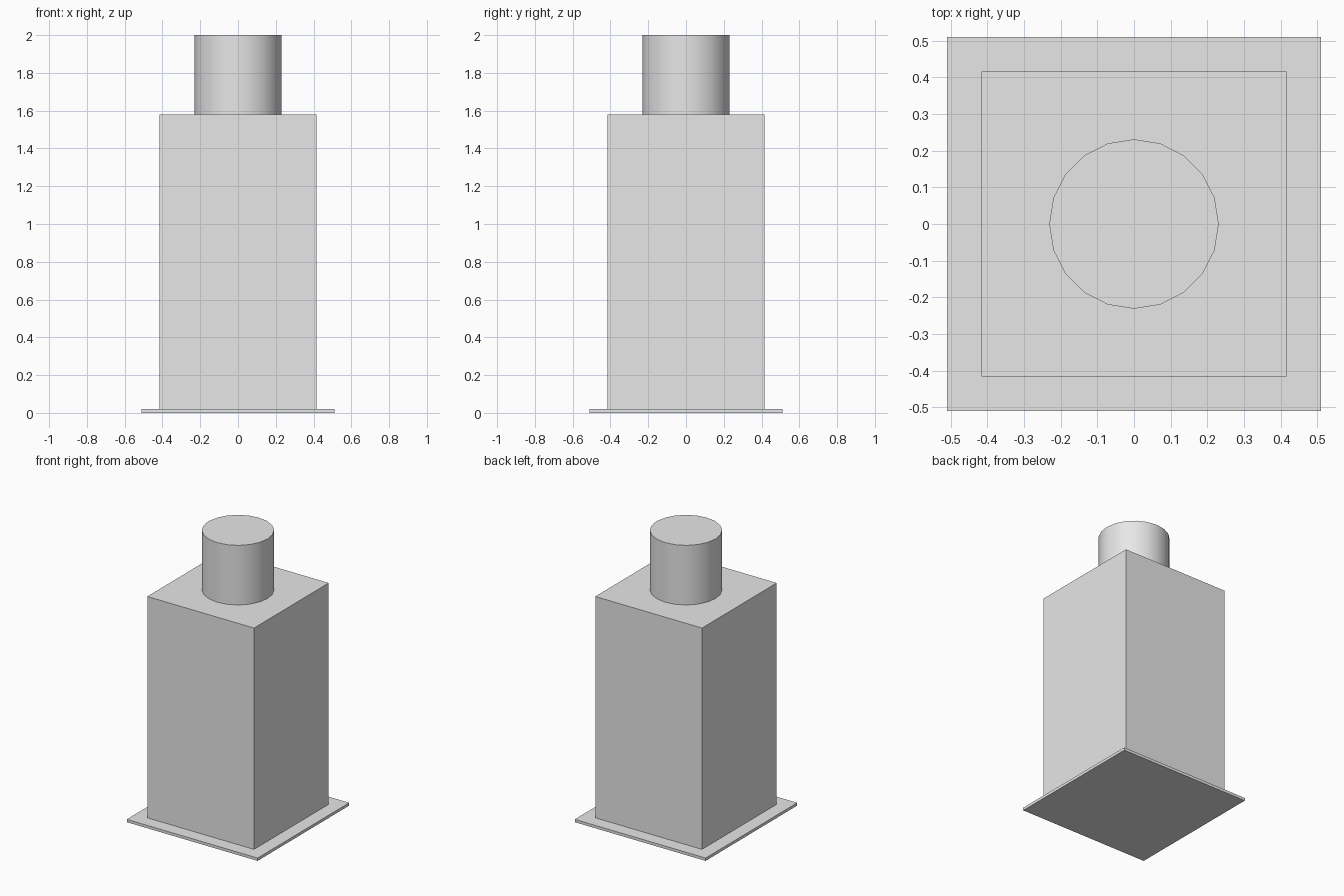
import bpy
import math

cube = bpy.data.objects.get("Cube")
if cube:
    bpy.data.objects.remove(cube, do_unlink=True)

# Single plain grey for every part
grey = bpy.data.materials.new("light_grey")
grey.use_nodes = True
colour = (0.8, 0.8, 0.8, 1)
grey.diffuse_color = colour
grey.node_tree.nodes["Principled BSDF"].inputs["Base Color"].default_value = colour


def finish(name):
    obj = bpy.context.object
    obj.name = name
    obj.data.materials.append(grey)
    return obj


def square_block(name, width, bottom, top):
    bpy.ops.mesh.primitive_cube_add(size=1, location=(0, 0, (bottom + top) / 2))
    obj = finish(name)
    obj.scale = (width, width, top - bottom)
    bpy.ops.object.transform_apply(location=False, rotation=False, scale=True)
    return obj


# Thin base plate and tall square body
square_block("base_plate", 1.02, 0, 0.02)
square_block("body", 0.832, 0.02, 1.58)

# Round neck on top, smooth around its side
bpy.ops.mesh.primitive_cylinder_add(vertices=20, radius=0.231, depth=0.42,
                                    location=(0, 0, 1.79))
finish("neck")
bpy.ops.object.shade_smooth_by_angle(angle=math.radians(30))
